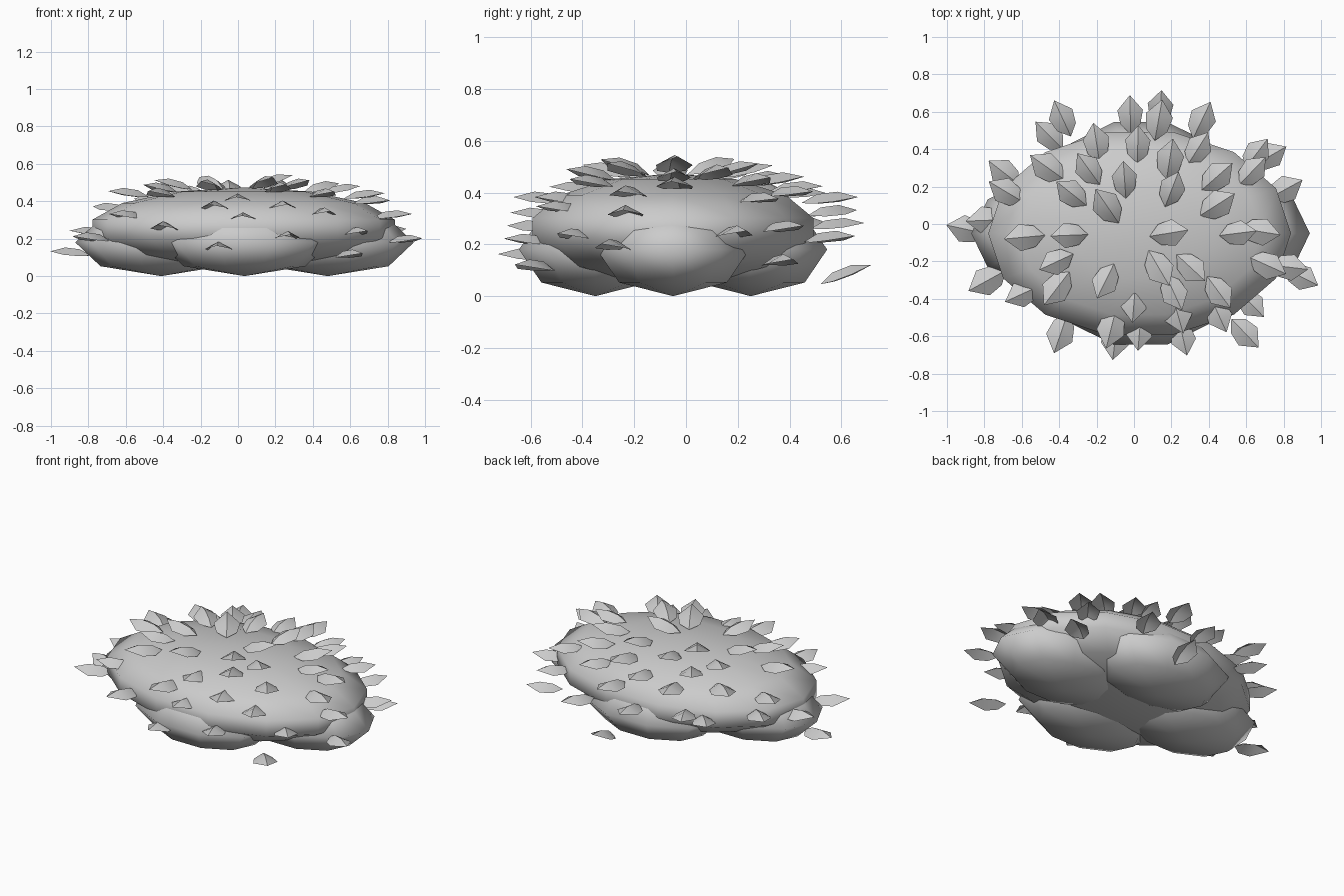
import bpy, bmesh, math, random
from mathutils import Vector, Matrix

if "Cube" in bpy.data.objects:
    bpy.data.objects.remove(bpy.data.objects["Cube"])

random.seed(4)
CX, CY = 0.03, -0.05          # middle of the bush
grey = bpy.data.materials.new("plain grey")
grey.diffuse_color = (0.6, 0.6, 0.6, 1)
grey.use_nodes = True
grey.node_tree.nodes["Principled BSDF"].inputs["Base Color"].default_value = grey.diffuse_color


def finish(bm, name, angle):
    mesh = bpy.data.meshes.new(name)
    bm.to_mesh(mesh)
    bm.free()
    mesh.materials.append(grey)
    ob = bpy.data.objects.new(name, mesh)
    bpy.context.collection.objects.link(ob)
    bpy.ops.object.select_all(action='DESELECT')
    ob.select_set(True)
    bpy.context.view_layer.objects.active = ob
    bpy.ops.object.shade_smooth_by_angle(angle=math.radians(angle))
    return ob


def blob(name, centre, radii, segments, rings):
    """Squashed low-poly ball with a corner pointing along x."""
    bm = bmesh.new()
    c = Vector(centre)

    def vert(polar, a):
        s = math.sin(polar)
        return bm.verts.new(c + Vector((radii[0] * s * math.cos(a),
                                        radii[1] * s * math.sin(a),
                                        radii[2] * math.cos(polar))))
    top, bottom = vert(0, 0), vert(math.pi, 0)
    loops = [[vert(math.pi * r / rings, math.tau * k / segments)
              for k in range(segments)] for r in range(1, rings)]
    for k in range(segments):
        n = (k + 1) % segments
        bm.faces.new((top, loops[0][k], loops[0][n]))
        bm.faces.new((bottom, loops[-1][n], loops[-1][k]))
        for a, b in zip(loops, loops[1:]):
            bm.faces.new((a[k], b[k], b[n], a[n]))
    return finish(bm, name, 100)


# Main dome and the four low lobes around it
DOME_R, DOME_Z = (0.83, 0.57, 0.222), 0.252
blob("main_dome", (CX, CY, DOME_Z), DOME_R, 14, 7)
for name, dx, dy in (("front_lobe", 0, -0.30), ("back_lobe", 0, 0.30),
                     ("left_lobe", -0.445, 0), ("right_lobe", 0.445, 0)):
    blob(name, (CX + 0.005 + dx, CY + dy, 0.18), (0.46, 0.31, 0.18), 10, 4)


def add_leaf(bm, x, y, z, pitch):
    """Folded, arched leaf, tip facing away from the middle."""
    yaw = math.atan2((y - CY) * 1.4, x - CX) + random.uniform(-0.2, 0.2)
    s = random.uniform(0.92, 1.05)
    m = (Matrix.Translation((x, y, z)) @ Matrix.Rotation(yaw, 4, 'Z')
         @ Matrix.Rotation(-pitch, 4, 'Y') @ Matrix.Scale(s, 4))
    base, r1, r2, tip = [bm.verts.new(m @ Vector(p)) for p in (
        (-0.105, 0, -0.018), (-0.045, 0, 0.014), (0.035, 0, 0.022), (0.115, 0, 0.0))]
    for side in (1, -1):
        e1, e2 = [bm.verts.new(m @ Vector(p)) for p in (
            (-0.05, side * 0.056, -0.022), (0.03, side * 0.072, -0.016))]
        for f in ((base, e1, r1), (e1, e2, r2, r1), (e2, tip, r2)):
            bm.faces.new(f if side < 0 else f[::-1])


# Leaves hovering just above the dome
upper = [(0.34, 0.40), (0.02, 0.42), (-0.20, 0.43), (-0.46, 0.30), (-0.24, 0.29),
         (-0.33, 0.16), (-0.05, 0.23), (-0.14, 0.09), (0.19, 0.34), (0.20, 0.18),
         (0.44, 0.25), (0.44, 0.10), (0.63, 0.28), (-0.58, -0.07), (-0.34, -0.06),
         (-0.41, -0.20), (-0.41, -0.34), (-0.15, -0.30), (0.18, -0.05),
         (0.13, -0.23), (0.30, -0.23), (0.21, -0.36), (0.45, -0.36),
         (0.55, -0.05), (0.67, -0.04), (0.71, -0.22)]
bm = bmesh.new()
for x, y in upper:
    q = ((x - CX) / DOME_R[0]) ** 2 + ((y - CY) / DOME_R[1]) ** 2
    z = DOME_Z + DOME_R[2] * math.sqrt(max(0.08, 1 - q)) + 0.045
    add_leaf(bm, x, y, z, max(-0.05, 0.22 - 0.3 * q))
finish(bm, "upper_leaves", 40)

# Leaves standing out round the sides
outer = [(-0.38, 0.56, 0.33), (-0.45, 0.47, 0.28), (-0.02, 0.58, 0.28),
         (0.14, 0.61, 0.09), (0.13, 0.55, 0.38), (0.36, 0.55, 0.23),
         (0.65, 0.37, 0.27), (0.72, 0.36, 0.14), (0.80, 0.18, 0.25),
         (-0.69, 0.27, 0.30), (-0.68, 0.17, 0.37), (-0.89, -0.03, 0.13),
         (-0.78, 0.02, 0.24), (-0.78, -0.30, 0.21), (-0.59, -0.37, 0.33),
         (-0.39, -0.58, 0.27), (-0.12, -0.55, 0.38), (-0.10, -0.61, 0.16),
         (0.03, -0.57, 0.32), (0.00, -0.42, 0.42), (0.23, -0.47, 0.38),
         (0.26, -0.60, 0.22), (0.45, -0.48, 0.345), (0.59, -0.58, 0.12),
         (0.62, -0.42, 0.24), (0.82, -0.23, 0.33), (0.89, -0.28, 0.20)]
bm = bmesh.new()
for x, y, z in outer:
    add_leaf(bm, x, y, z, 0.28 if z < 0.1 else 0.02)
finish(bm, "outer_leaves", 40)
